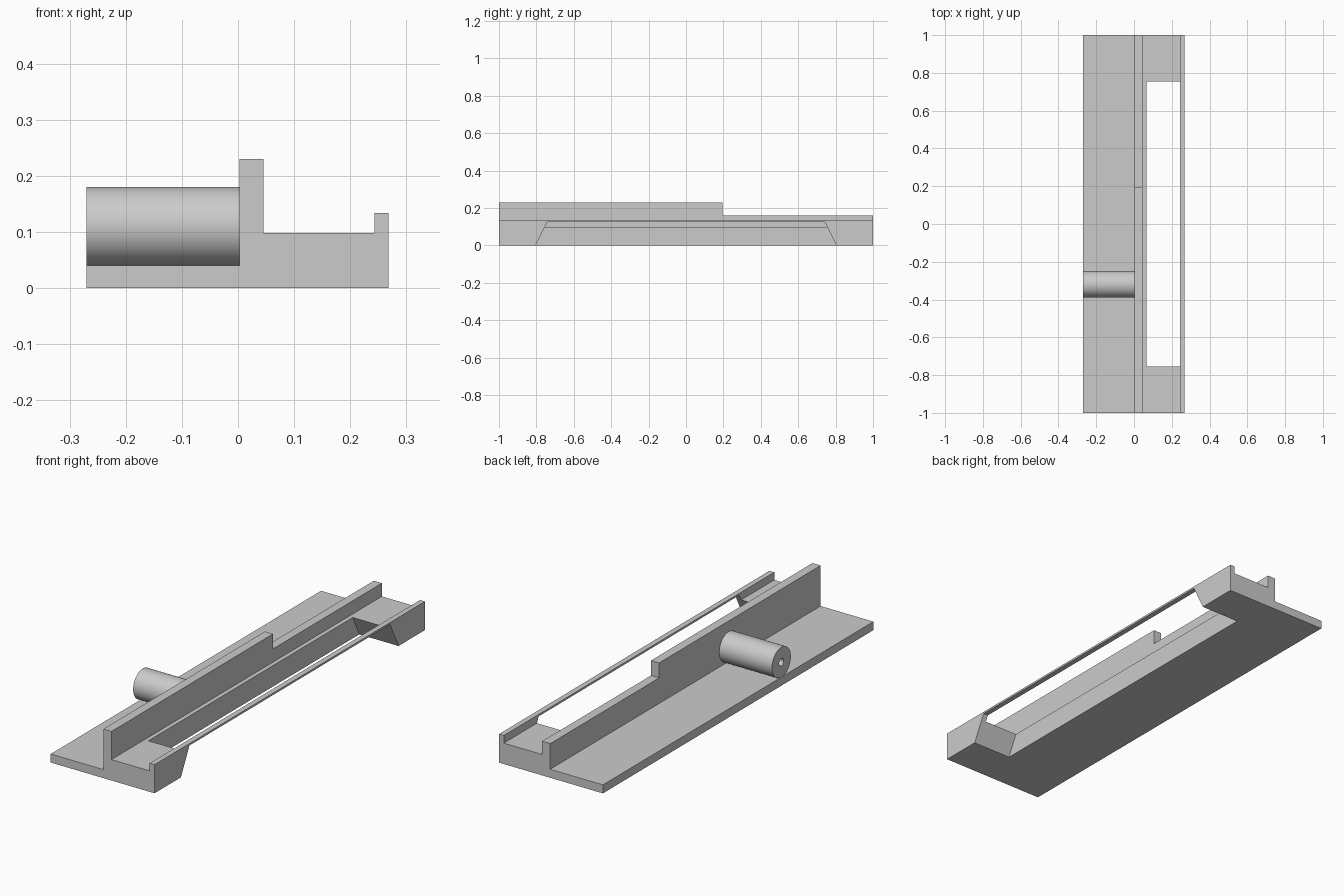
import bpy
import bmesh
from math import radians, pi
from mathutils import Matrix, Vector

cube = bpy.data.objects.get("Cube")
if cube:
    bpy.data.objects.remove(cube, do_unlink=True)

grey = bpy.data.materials.new("plain_grey")
grey.use_nodes = True
grey.diffuse_color = (0.6, 0.6, 0.6, 1)
grey.node_tree.nodes["Principled BSDF"].inputs["Base Color"].default_value = (0.6, 0.6, 0.6, 1)


def make_object(name, bm):
    bmesh.ops.recalc_face_normals(bm, faces=bm.faces)
    mesh = bpy.data.meshes.new(name)
    bm.to_mesh(mesh)
    bm.free()
    mesh.materials.append(grey)
    obj = bpy.data.objects.new(name, mesh)
    bpy.context.collection.objects.link(obj)
    return obj


def prism(name, points, offset):
    """Extrude a closed outline of 3D points along an offset."""
    bm = bmesh.new()
    face = bm.faces.new([bm.verts.new(p) for p in points])
    grown = bmesh.ops.extrude_face_region(bm, geom=[face])["geom"]
    moved = [g for g in grown if isinstance(g, bmesh.types.BMVert)]
    bmesh.ops.translate(bm, verts=moved, vec=Vector(offset))
    return make_object(name, bm)


def cut(target, cutter):
    """Subtract the cutter, then discard it."""
    cutter.hide_render = True
    mod = target.modifiers.new("cut", 'BOOLEAN')
    mod.operation = 'DIFFERENCE'
    mod.solver = 'EXACT'
    mod.object = cutter
    bpy.context.view_layer.objects.active = target
    bpy.ops.object.modifier_apply(modifier=mod.name)
    bpy.data.objects.remove(cutter, do_unlink=True)


# Rail body: flat flange, tall fence, channel floor and outer lip
section = [(-0.27, 0), (0.268, 0), (0.268, 0.134), (0.243, 0.134), (0.243, 0.098),
           (0.045, 0.098), (0.045, 0.23), (0.003, 0.23), (0.003, 0.04), (-0.27, 0.04)]
body = prism("rail_body", [(x, -1, z) for x, z in section], (0, 2, 0))

# Lower step along the back part of the fence
step = [(0.195, 0.16), (1.1, 0.16), (1.1, 0.3), (0.195, 0.3)]
cut(body, prism("step_cutter", [(-0.1, y, z) for y, z in step], (0.3, 0, 0)))

# Sloped-end opening under the lip and through the channel floor
opening = [(-0.83, -0.05), (0.83, -0.05), (0.742, 0.125), (-0.742, 0.125)]
cut(body, prism("opening_cutter", [(0.065, y, z) for y, z in opening], (0.3, 0, 0)))

# Hollow round post lying on the flange against the fence
bm = bmesh.new()
ring = [bm.verts.new((x, 0, r)) for x, r in
        [(-0.27, 0.017), (-0.27, 0.07), (0.003, 0.07), (0.003, 0.017)]]
edges = [bm.edges.new((ring[i], ring[(i + 1) % 4])) for i in range(4)]
bmesh.ops.spin(bm, geom=ring + edges, cent=(0, 0, 0), axis=(1, 0, 0),
               angle=2 * pi, steps=64, use_merge=True)
bmesh.ops.remove_doubles(bm, verts=bm.verts, dist=0.0001)
bmesh.ops.transform(bm, matrix=Matrix.Translation((0, -0.32, 0.11)), verts=bm.verts)
post = make_object("round_post", bm)

bpy.ops.object.select_all(action='DESELECT')
post.select_set(True)
bpy.context.view_layer.objects.active = post
bpy.ops.object.shade_smooth_by_angle(angle=radians(30))
